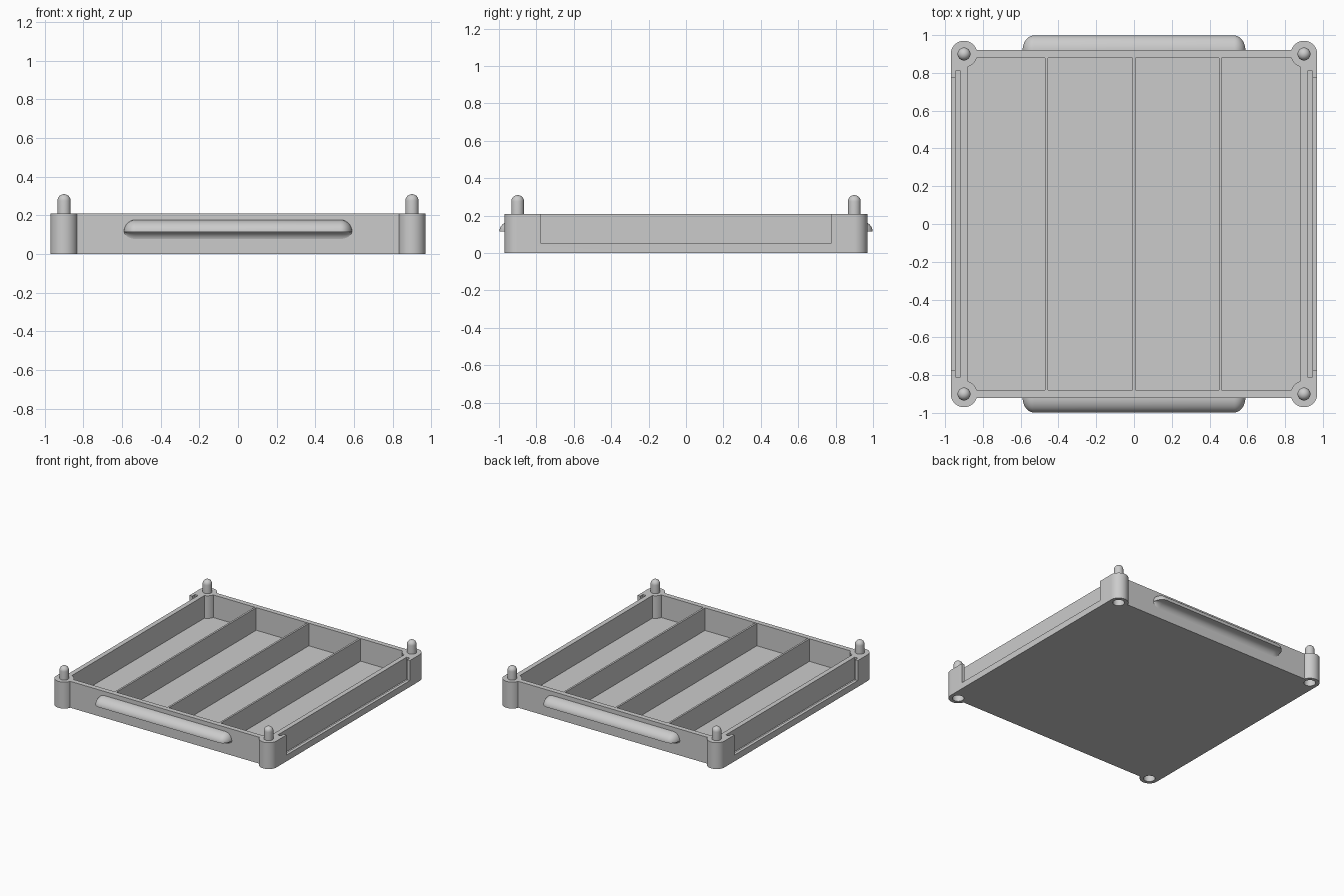
import bpy, bmesh, math

cube = bpy.data.objects.get("Cube")
if cube:
    bpy.data.objects.remove(cube, do_unlink=True)

grey = bpy.data.materials.new("plain_grey")
grey.use_nodes = True
COLOUR = (0.6, 0.6, 0.6, 1)
grey.diffuse_color = COLOUR
grey.node_tree.nodes["Principled BSDF"].inputs["Base Color"].default_value = COLOUR

HALF_X, HALF_Y, INNER = 0.97, 0.92, 0.88   # wall faces
TOP, FLOOR = 0.21, 0.03
POST, POST_R = 0.90, 0.07                  # corner post centre and radius
CORNERS = [(1, 1), (-1, 1), (-1, -1), (1, -1)]


def finish(name, bm):
    bmesh.ops.recalc_face_normals(bm, faces=bm.faces)
    mesh = bpy.data.meshes.new(name)
    bm.to_mesh(mesh)
    bm.free()
    mesh.materials.append(grey)
    obj = bpy.data.objects.new(name, mesh)
    bpy.context.collection.objects.link(obj)
    return obj


def activate(obj):
    bpy.ops.object.select_all(action="DESELECT")
    obj.select_set(True)
    bpy.context.view_layer.objects.active = obj


def smooth(obj):
    activate(obj)
    bpy.ops.object.shade_smooth_by_angle(angle=math.radians(35))


def prism(name, outline, z0, z1):
    bm = bmesh.new()
    low = [bm.verts.new((x, y, z0)) for x, y in outline]
    high = [bm.verts.new((x, y, z1)) for x, y in outline]
    bm.faces.new(low)
    bm.faces.new(high)
    n = len(low)
    for i in range(n):
        j = (i + 1) % n
        bm.faces.new((low[i], low[j], high[j], high[i]))
    return finish(name, bm)


def box(name, x0, x1, y0, y1, z0, z1):
    return prism(name, [(x0, y0), (x1, y0), (x1, y1), (x0, y1)], z0, z1)


def arc(cx, cy, r, start, end, steps):
    return [(cx + r * math.cos(a), cy + r * math.sin(a))
            for a in (math.radians(start + (end - start) * i / steps) for i in range(steps + 1))]


def four_corners(points):
    """Mirror one corner's points into a closed counter-clockwise outline."""
    loop = []
    for sx, sy in CORNERS:
        part = points if sx * sy > 0 else points[::-1]
        loop += [(sx * x, sy * y) for x, y in part]
    return loop


def revolve(name, profile, x, y, steps=32):
    bm = bmesh.new()
    verts = [bm.verts.new((x + r, y, z)) for r, z in profile]
    edges = [bm.edges.new(pair) for pair in zip(verts, verts[1:])]
    bmesh.ops.spin(bm, geom=verts + edges, cent=(x, y, 0), axis=(0, 0, 1),
                   angle=math.tau, steps=steps)
    bmesh.ops.remove_doubles(bm, verts=bm.verts, dist=0.0001)
    return finish(name, bm)


def cut(target, cutter):
    cutter.hide_render = True
    mod = target.modifiers.new("cut", "BOOLEAN")
    mod.operation, mod.solver, mod.object = "DIFFERENCE", "EXACT", cutter
    activate(target)
    bpy.ops.object.modifier_apply(modifier=mod.name)
    bpy.data.objects.remove(cutter, do_unlink=True)


# Tray body: rounded posts merge into the walls, outside and inside
blend = math.degrees(math.asin((HALF_Y - POST) / POST_R))
outer = four_corners(arc(POST, POST, POST_R, 0, 180 - blend, 24))
inner = four_corners(arc(POST, POST, POST_R, 270 - blend, 180 + blend, 10))
tray = prism("tray_body", outer, 0, TOP)
cut(tray, prism("cavity_cutter", inner, FLOOR, 0.4))

# Label slots with open windows on both sides
for s in (-1, 1):
    x0, x1 = sorted((s * 0.918, s * 0.945))
    cut(tray, box("slot_cutter", x0, x1, -0.81, 0.81, 0.035, 0.4))
    x0, x1 = sorted((s * 0.94, s * 1.1))
    cut(tray, box("window_cutter", x0, x1, -0.775, 0.775, 0.05, 0.4))

# Stacking sockets under the posts
for sx, sy in CORNERS:
    cut(tray, prism("socket_cutter", arc(sx * POST, sy * POST, 0.042, 0, 348.75, 31), -0.1, 0.11))
smooth(tray)

# Stacking pegs with domed tops
PEG_R, DOME = 0.034, 0.276
dome = [(r, DOME + h) for r, h in arc(0, 0, PEG_R, 0, 90, 8)]
for sx, sy in CORNERS:
    side = ("left" if sx > 0 else "right") + ("_back" if sy > 0 else "_front")
    smooth(revolve("peg_" + side, [(0, TOP - 0.01), (PEG_R, TOP - 0.01)] + dome,
                   sx * POST, sy * POST))

# Dividers between the four compartments
for i, x in enumerate((-0.463, 0, 0.457)):
    box("divider_%d" % (i + 1), x - 0.0075, x + 0.0075, -INNER - 0.005, INNER + 0.005,
        FLOOR - 0.005, TOP - 0.001)


def handle(name, s):
    """Rounded grip with a finger hollow below, its ends tapering into the wall."""
    lip_z = 0.115
    section = [(0.08 * c, 0.062 * d) for c, d in arc(0, 0, 1, 90, 0, 12)]
    section += arc(0.05, -0.05, 0.05, 90, 180, 8)
    ends = [math.radians(a) for a in range(2, 91, 8)]
    stations = [(0.53 + 0.06 * math.cos(a), math.sin(a)) for a in ends]
    stations = [(-x, k) for x, k in stations] + stations[::-1]
    bm = bmesh.new()
    rings = [[bm.verts.new((x, s * (HALF_Y - 0.002 + k * out), lip_z + k * up))
              for out, up in section] for x, k in stations]
    n = len(section)
    for a, b in zip(rings, rings[1:]):
        for i in range(n):
            j = (i + 1) % n
            bm.faces.new((a[i], a[j], b[j], b[i]))
    bm.faces.new(rings[0])
    bm.faces.new(rings[-1])
    smooth(finish(name, bm))


handle("front_handle", -1)
handle("back_handle", 1)
